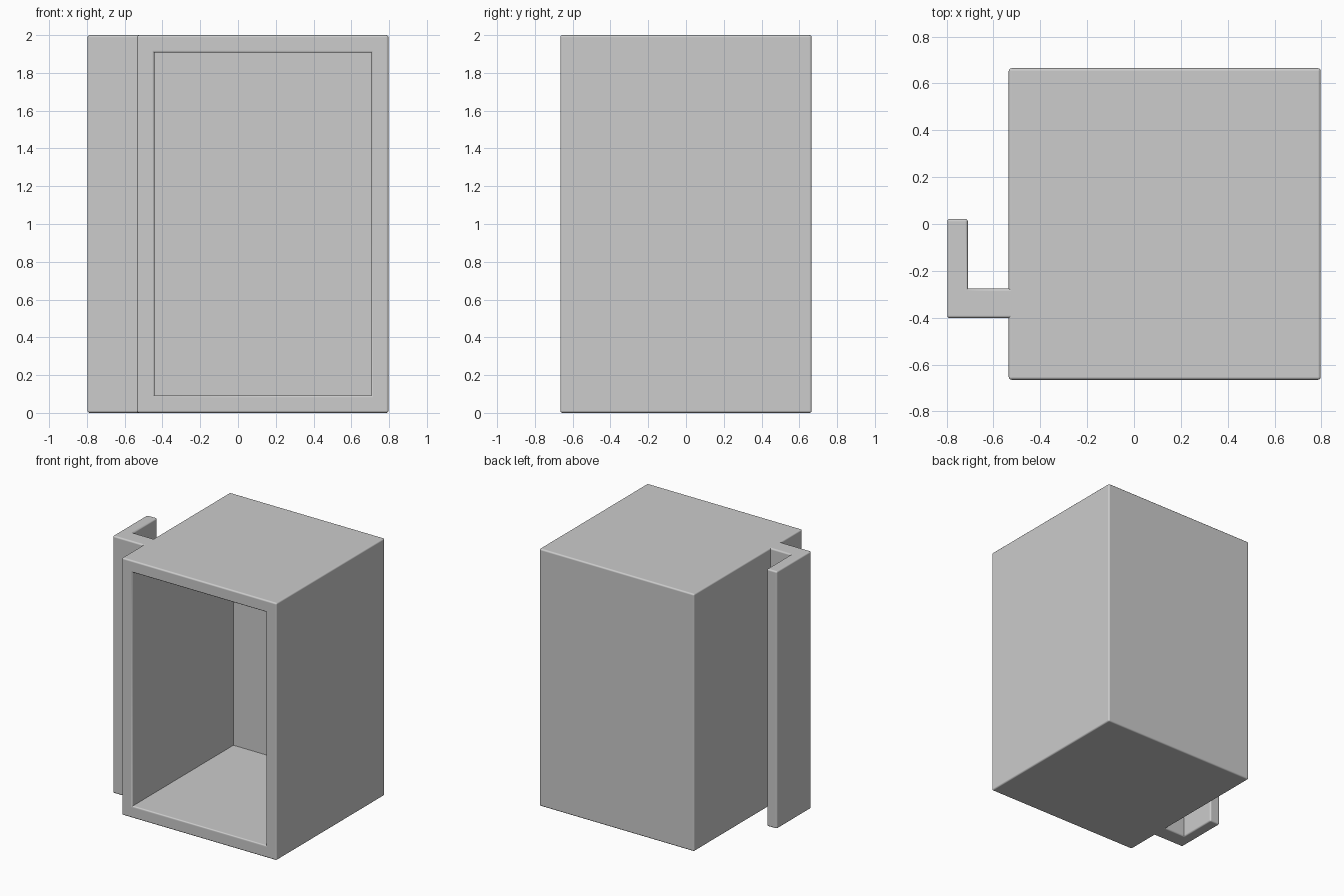
import bpy
import bmesh

if "Cube" in bpy.data.objects:
    bpy.data.objects.remove(bpy.data.objects["Cube"], do_unlink=True)

HEIGHT = 2.0
WALL = 0.09

# Single plain grey finish
grey = bpy.data.materials.new("plain_grey")
grey.use_nodes = True
colour = (0.604, 0.604, 0.604, 1)
grey.diffuse_color = colour
grey.node_tree.nodes["Principled BSDF"].inputs["Base Color"].default_value = colour


def extrude_profile(bm, outline):
    """Raise a closed xy outline to the full height."""
    base = bm.faces.new([bm.verts.new((x, y, 0)) for x, y in outline])
    raised = bmesh.ops.extrude_face_region(bm, geom=[base])["geom"]
    verts = [v for v in raised if isinstance(v, bmesh.types.BMVert)]
    bmesh.ops.translate(bm, verts=verts, vec=(0, 0, HEIGHT))
    bmesh.ops.recalc_face_normals(bm, faces=bm.faces[:])


def finish(bm, name):
    """Round the outward edges slightly and make the object."""
    bm.normal_update()
    edges = [e for e in bm.edges
             if e.is_convex and e.calc_face_angle(0) > 0.5]
    bmesh.ops.bevel(bm, geom=edges, offset=0.012, segments=3,
                    profile=0.5, affect='EDGES', clamp_overlap=True)
    mesh = bpy.data.meshes.new(name)
    bm.to_mesh(mesh)
    bm.free()
    mesh.materials.append(grey)
    obj = bpy.data.objects.new(name, mesh)
    bpy.context.collection.objects.link(obj)
    bpy.ops.object.select_all(action='DESELECT')
    obj.select_set(True)
    bpy.context.view_layer.objects.active = obj
    bpy.ops.object.shade_smooth_by_angle(angle=0.6)
    # Keep the broad faces flat and only the rounded edges smooth
    weighted = obj.modifiers.new("flat_faces", 'WEIGHTED_NORMAL')
    weighted.keep_sharp = True
    weighted.weight = 100


# Cabinet: a box whose front is inset and pushed back into a cavity
left, right, half_depth = 0.797, -0.535, 0.665
bm = bmesh.new()
extrude_profile(bm, [(right, -half_depth), (left, -half_depth),
                     (left, half_depth), (right, half_depth)])
front = min(bm.faces, key=lambda f: f.calc_center_median().y)
bmesh.ops.inset_region(bm, faces=[front], thickness=WALL + 0.003,
                       use_even_offset=True)
cavity = bmesh.ops.extrude_discrete_faces(bm, faces=[front])["faces"][0]
bmesh.ops.translate(bm, verts=cavity.verts[:],
                    vec=(0, 2 * half_depth - WALL, 0))
finish(bm, "cabinet_shell")

# Side hook: an L-shaped rail running the full height
bm = bmesh.new()
extrude_profile(bm, [(-0.797, -0.402), (right + 0.03, -0.402),
                     (right + 0.03, -0.275), (-0.709, -0.275),
                     (-0.709, 0.022), (-0.797, 0.022)])
finish(bm, "side_hook")
